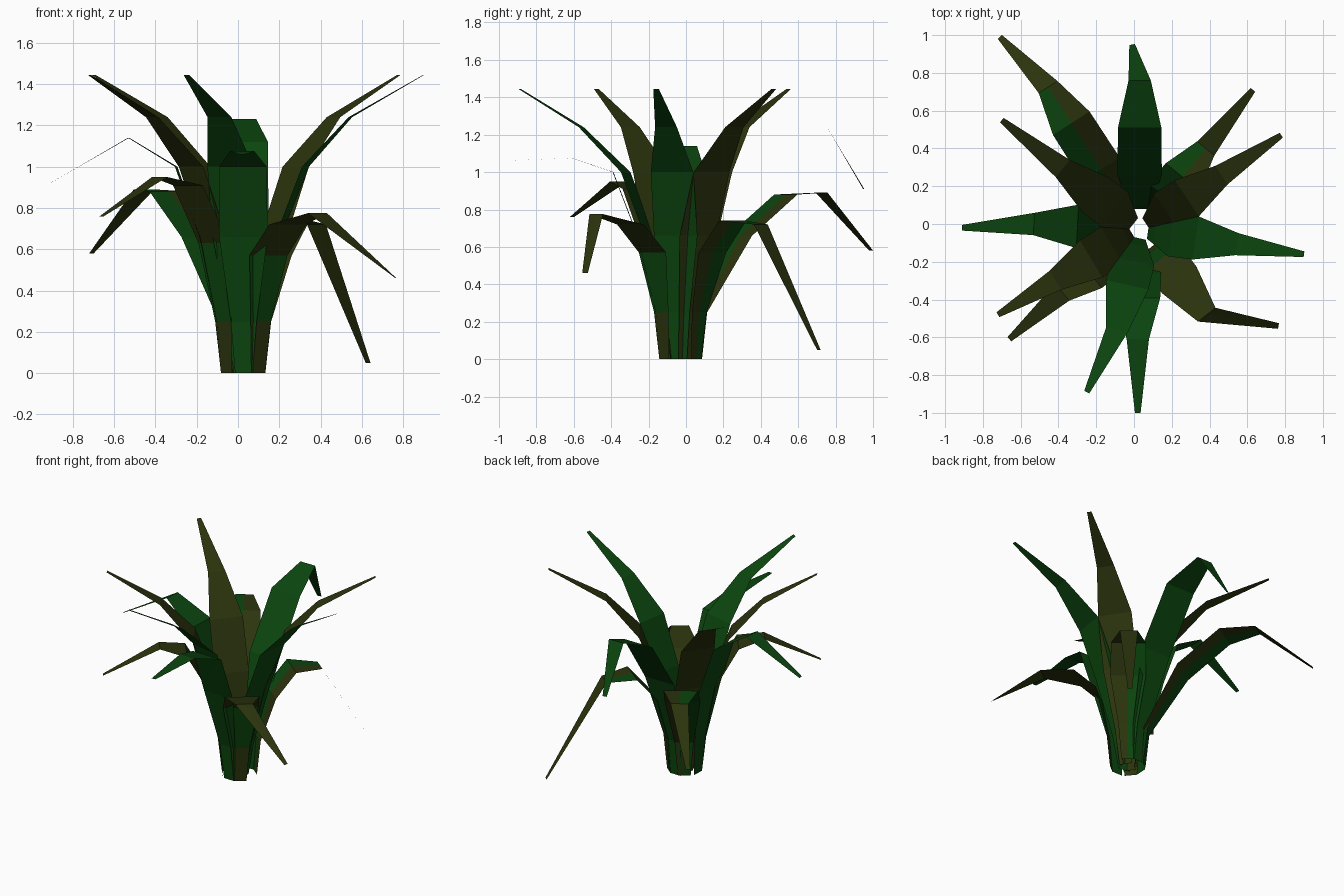
import bpy, math
from mathutils import Vector

if "Cube" in bpy.data.objects:
    bpy.data.objects.remove(bpy.data.objects["Cube"])


def material(name, rgb):
    m = bpy.data.materials.new(name)
    m.diffuse_color = (*rgb, 1)
    m.use_nodes = True
    m.node_tree.nodes["Principled BSDF"].inputs["Base Color"].default_value = m.diffuse_color
    return m


GREEN = material("leaf_green", (0.0035, 0.06, 0.0045))
OLIVE = material("leaf_olive", (0.024, 0.034, 0.004))
CENTRE = Vector((0.03, -0.03, 0))            # the leaves fan out from here
WIDTHS = [0.085, 0.125, 0.235, 0.23, 0.118, 0.03]


def leaf(name, tone, root, low, near, mid, bend, tip):
    """Flat ribbon: root and low are radii, near and mid (radius, z), bend and tip points."""
    bend, tip = Vector(bend), Vector(tip)
    out = bend - CENTRE
    out.z = 0
    out.normalize()
    path = [CENTRE + out * r + Vector((0, 0, z))
            for r, z in ((root, 0), (low, 0.25), near, mid)] + [bend, tip]
    last = tip - bend
    last.z = 0
    last.normalize()
    verts, faces = [], []
    for i, (p, w) in enumerate(zip(path, WIDTHS)):
        d = last if i == 5 else out
        side = Vector((-d.y, d.x, 0)) * w / 2
        verts += [p + side, p, p - side]
    for i in range(5):
        for c in range(2):
            a = i * 3 + c
            faces.append((a, a + 1, a + 4, a + 3))
    me = bpy.data.meshes.new(name)
    me.from_pydata(verts, [], faces)
    me.materials.append(GREEN)
    me.materials.append(OLIVE)
    for k, f in enumerate(me.polygons):
        # mixed: left half green below the bend; banded: green low on the stalk
        olive = {"green": False, "olive": True,
                 "mixed": k % 2 == 1 or k >= 8, "banded": k not in (2, 3)}[tone]
        f.material_index = int(olive)
    bpy.context.collection.objects.link(bpy.data.objects.new(name, me))


# inner ring: upright leaves share one profile
uprights = [("olive", -0.70, 0.55), ("olive", 0.78, 0.47), ("green", 0.90, -0.16),
            ("green", -0.25, -0.89), ("olive", -0.72, -0.48)]
for n, (tone, x, y) in enumerate(uprights, 1):
    tip = Vector((x, y, 1.445))
    d = tip - CENTRE
    d.z = 0
    d.normalize()
    bend = CENTRE + d * 0.52 + Vector((0, 0, 1.24))
    if n == 4:
        bend = (-0.09, -0.56, 1.24)
    leaf(f"upright_leaf_{n}", tone, 0.045, 0.08, (0.17, 0.66), (0.30, 1.0), bend, tip)

# outer ring: arching leaves each droop differently
arching = [
    ("mixed", (0.38, 0.66), (0.67, 0.88), (-0.455, 0.725, 0.89), (-0.71, 0.99, 0.58)),
    ("green", (0.29, 0.75), (0.54, 1.12), (0.03, 0.76, 1.23), (-0.01, 0.95, 0.91)),
    ("mixed", (0.22, 0.57), (0.36, 0.74), (0.38, 0.40, 0.72), (0.63, 0.71, 0.05)),
    ("banded", (0.19, 0.57), (0.34, 0.72), (0.385, -0.48, 0.775), (0.765, -0.54, 0.46)),
    ("green", (0.23, 0.66), (0.36, 1.0), (0.02, -0.61, 1.075), (0.02, -1.0, 1.06)),
    ("banded", (0.19, 0.63), (0.35, 0.91), (-0.38, -0.36, 0.95), (-0.66, -0.61, 0.76)),
    ("green", (0.21, 0.66), (0.33, 1.0), (-0.53, 0.0, 1.14), (-0.91, -0.02, 0.92)),
]
for n, (tone, near, mid, bend, tip) in enumerate(arching, 1):
    leaf(f"arching_leaf_{n}", tone, 0.11, 0.13, near, mid, bend, tip)
